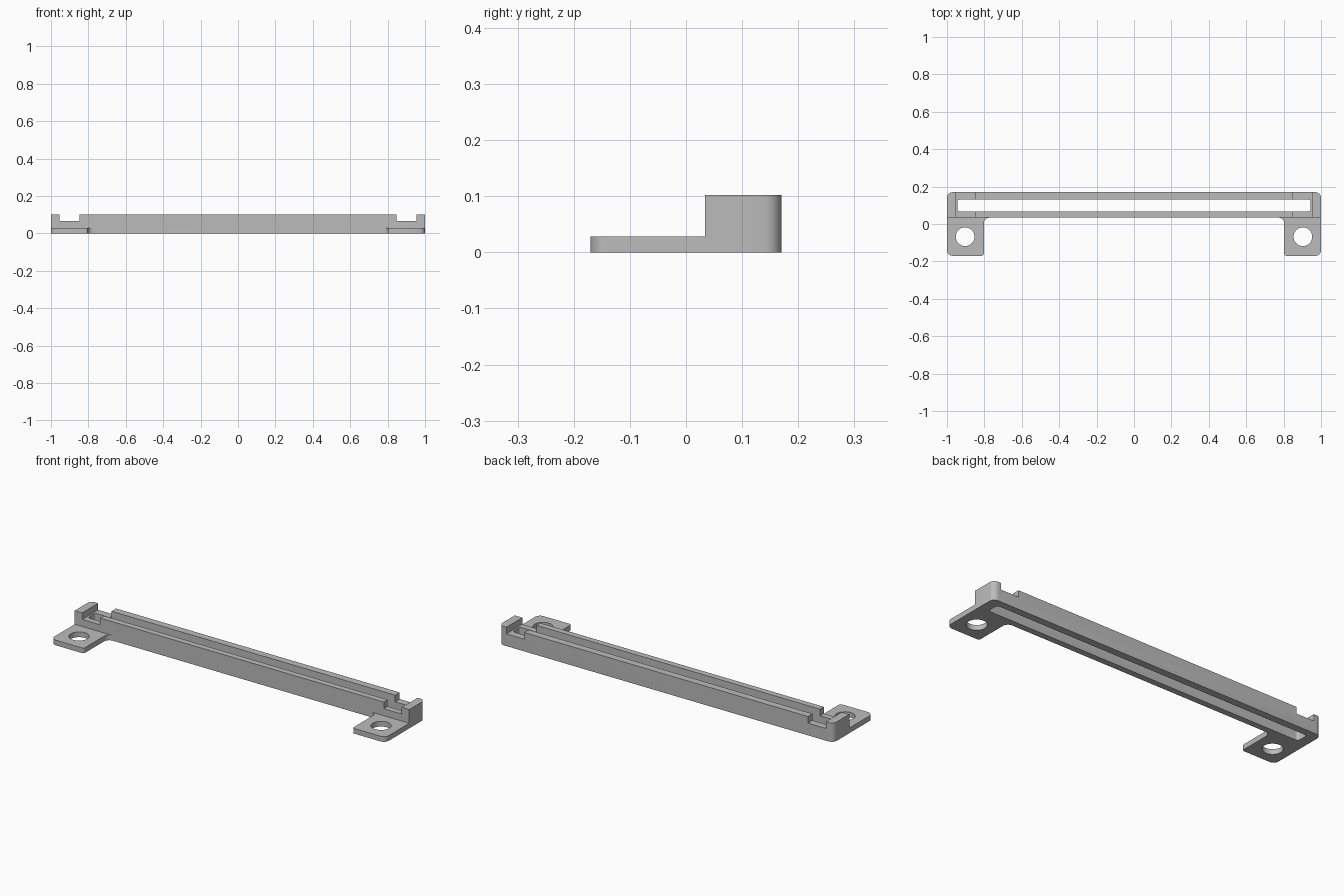
import bpy, bmesh, math
from mathutils import Vector

if "Cube" in bpy.data.objects:
    bpy.data.objects.remove(bpy.data.objects["Cube"], do_unlink=True)

grey = bpy.data.materials.new("plain grey")
grey.use_nodes = True
colour = (0.5, 0.5, 0.5, 1)
grey.diffuse_color = colour
grey.node_tree.nodes["Principled BSDF"].inputs["Base Color"].default_value = colour

HALF, BACK, FRONT = 1.0, 0.17, -0.17
BAR_FRONT, HEIGHT = 0.034, 0.102
TAB_INNER, TAB_TOP = 0.803, 0.028


def rounded(corners, steps=8):
    """Turn (x, y, radius) corners into an outline with arcs at the corners."""
    pts = []
    for i, (x, y, r) in enumerate(corners):
        p = Vector((x, y))
        if r == 0:
            pts.append(p)
            continue
        to_prev = (Vector(corners[i - 1][:2]) - p).normalized()
        to_next = (Vector(corners[(i + 1) % len(corners)][:2]) - p).normalized()
        centre = p + (to_prev + to_next) * r
        for k in range(steps + 1):
            a = k / steps * math.pi / 2
            pts.append(centre - to_next * r * math.cos(a) - to_prev * r * math.sin(a))
    return pts


def prism(name, outline, z0, z1):
    bm = bmesh.new()
    face = bm.faces.new([bm.verts.new((p[0], p[1], z0)) for p in outline])
    top = bmesh.ops.extrude_face_region(bm, geom=[face])["geom"]
    bmesh.ops.translate(bm, vec=(0, 0, z1 - z0),
                        verts=[v for v in top if isinstance(v, bmesh.types.BMVert)])
    bmesh.ops.recalc_face_normals(bm, faces=bm.faces)
    mesh = bpy.data.meshes.new(name)
    bm.to_mesh(mesh)
    bm.free()
    mesh.materials.append(grey)
    ob = bpy.data.objects.new(name, mesh)
    bpy.context.collection.objects.link(ob)
    return ob


def box(name, x0, x1, y0, y1, z0, z1, r=0):
    return prism(name, rounded([(x0, y0, r), (x1, y0, r), (x1, y1, r), (x0, y1, r)]), z0, z1)


# U-shaped plan: long bar with a mounting tab at each end
half_plan = [(TAB_INNER, BAR_FRONT, 0.03), (TAB_INNER, FRONT, 0.012),
             (HALF, FRONT, 0.03), (HALF, BACK, 0.03)]
plan = half_plan + [(-x, y, r) for x, y, r in reversed(half_plan)]
bracket = prism("slotted_bracket", rounded(plan), 0, HEIGHT)

# Long slot through the bar
cutters = [box("slot_cutter", -0.945, 0.945, 0.067, 0.131, -0.1, 0.3, 0.015)]
for s in (-1, 1):
    def span(a, b):
        return sorted((s * a, s * b))
    # Lower the tabs, notch the bar ends, drill the screw holes
    cutters.append(box("tab_cutter", *span(0.75, 1.1), -0.3, BAR_FRONT, TAB_TOP, 0.3))
    cutters.append(box("notch_cutter", *span(0.848, 0.955), -0.3, 0.3, 0.066, 0.3))
    hole = [(s * 0.903 + 0.05 * math.cos(math.tau * k / 48),
             -0.068 + 0.05 * math.sin(math.tau * k / 48)) for k in range(48)]
    cutters.append(prism("hole_cutter", hole, -0.1, 0.2))

for c in cutters:
    mod = bracket.modifiers.new(c.name, "BOOLEAN")
    mod.operation, mod.solver, mod.object = "DIFFERENCE", "EXACT", c

# Bake the cuts and drop the cutters
deps = bpy.context.evaluated_depsgraph_get()
result = bpy.data.meshes.new_from_object(bracket.evaluated_get(deps))
bracket.modifiers.clear()
bracket.data = result
for c in cutters:
    bpy.data.objects.remove(c, do_unlink=True)

bpy.ops.object.select_all(action="DESELECT")
bracket.select_set(True)
bpy.context.view_layer.objects.active = bracket
bpy.ops.object.shade_smooth_by_angle(angle=math.radians(30))
